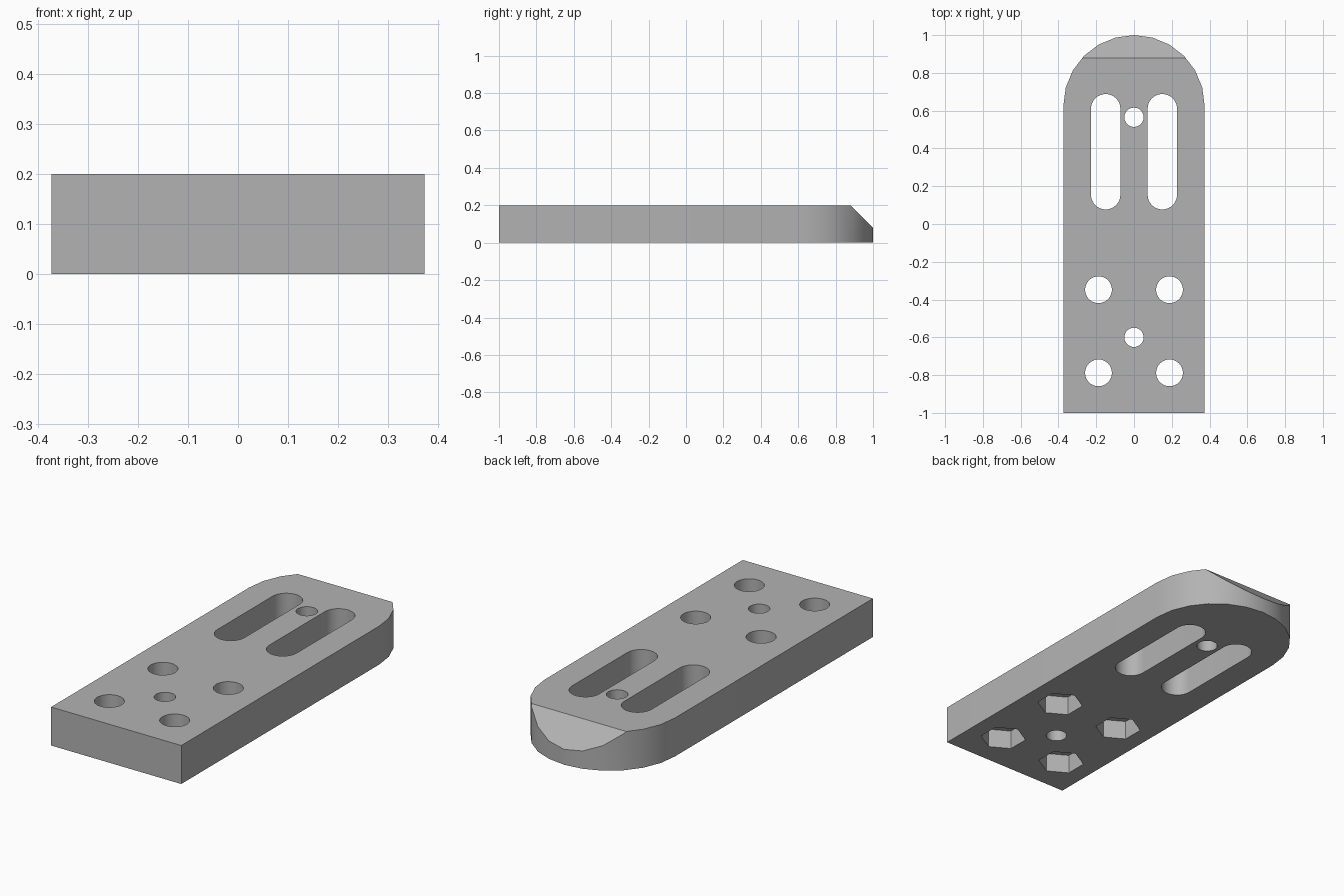
import bpy, math

if "Cube" in bpy.data.objects:
    bpy.data.objects.remove(bpy.data.objects["Cube"], do_unlink=True)

HALF_WIDTH, THICK, BEVEL = 0.374, 0.2, 0.12
END_Y = 1 - HALF_WIDTH

grey = bpy.data.materials.new("plain grey")
grey.use_nodes = True
colour = (0.45, 0.45, 0.45, 1)
grey.diffuse_color = colour
grey.node_tree.nodes["Principled BSDF"].inputs["Base Color"].default_value = colour


def arc(cx, cy, r, start, end, steps):
    """Points along an arc, angles in degrees."""
    angles = [math.radians(start + (end - start) * i / steps) for i in range(steps + 1)]
    return [(cx + r * math.cos(a), cy + r * math.sin(a)) for a in angles]


def prism(name, outline, low, high, along_x=False):
    """Extrude a counter-clockwise outline along z, or along x for a (y, z) outline."""
    n = len(outline)
    place = (lambda p, h: (h, *p)) if along_x else (lambda p, h: (*p, h))
    verts = [place(p, h) for h in (low, high) for p in outline]
    faces = [list(range(n))[::-1], list(range(n, 2 * n))]
    faces += [(i, (i + 1) % n, (i + 1) % n + n, i + n) for i in range(n)]
    mesh = bpy.data.meshes.new(name)
    mesh.from_pydata(verts, [], faces)
    mesh.materials.append(grey)
    obj = bpy.data.objects.new(name, mesh)
    bpy.context.collection.objects.link(obj)
    return obj


def circle(x, y, r, steps=32):
    return arc(x, y, r, 0, 360, steps)[:-1]


# Plate with a square front and a round back end
outline = [(-HALF_WIDTH, -1), (HALF_WIDTH, -1)] + arc(0, END_Y, HALF_WIDTH, 0, 180, 12)
plate = prism("mounting_plate", outline, 0, THICK)
bpy.context.view_layer.objects.active = plate
plate.select_set(True)


def cut(outline, low=-0.1, high=THICK + 0.1, along_x=False):
    cutter = prism("cutter", outline, low, high, along_x)
    cutter.hide_render = True
    mod = plate.modifiers.new("cut", "BOOLEAN")
    mod.operation, mod.solver, mod.object = "DIFFERENCE", "EXACT", cutter
    bpy.ops.object.modifier_apply(modifier=mod.name)
    bpy.data.objects.remove(cutter, do_unlink=True)


# Sloped flat on the top of the round end
cut([(1 - BEVEL, THICK), (1.1, THICK - BEVEL - 0.1), (1.1, THICK + 0.1), (1 - BEVEL, THICK + 0.1)],
    -0.5, 0.5, along_x=True)

# Two long slots
for x in (-0.15, 0.15):
    cut(arc(x, 0.61, 0.078, 0, 180, 16) + arc(x, 0.155, 0.078, 180, 360, 16))

# Small centre holes
for y in (-0.6, 0.565):
    cut(circle(0, y, 0.051))

# Four bolt holes with hexagonal nut pockets underneath
for x in (-0.188, 0.188):
    for y in (-0.788, -0.348):
        cut(circle(x, y, 0.071))
        cut(arc(x, y, 0.112, 30, 390, 6)[:-1], -0.1, 0.1)

bpy.ops.object.shade_smooth_by_angle(angle=math.radians(30))
